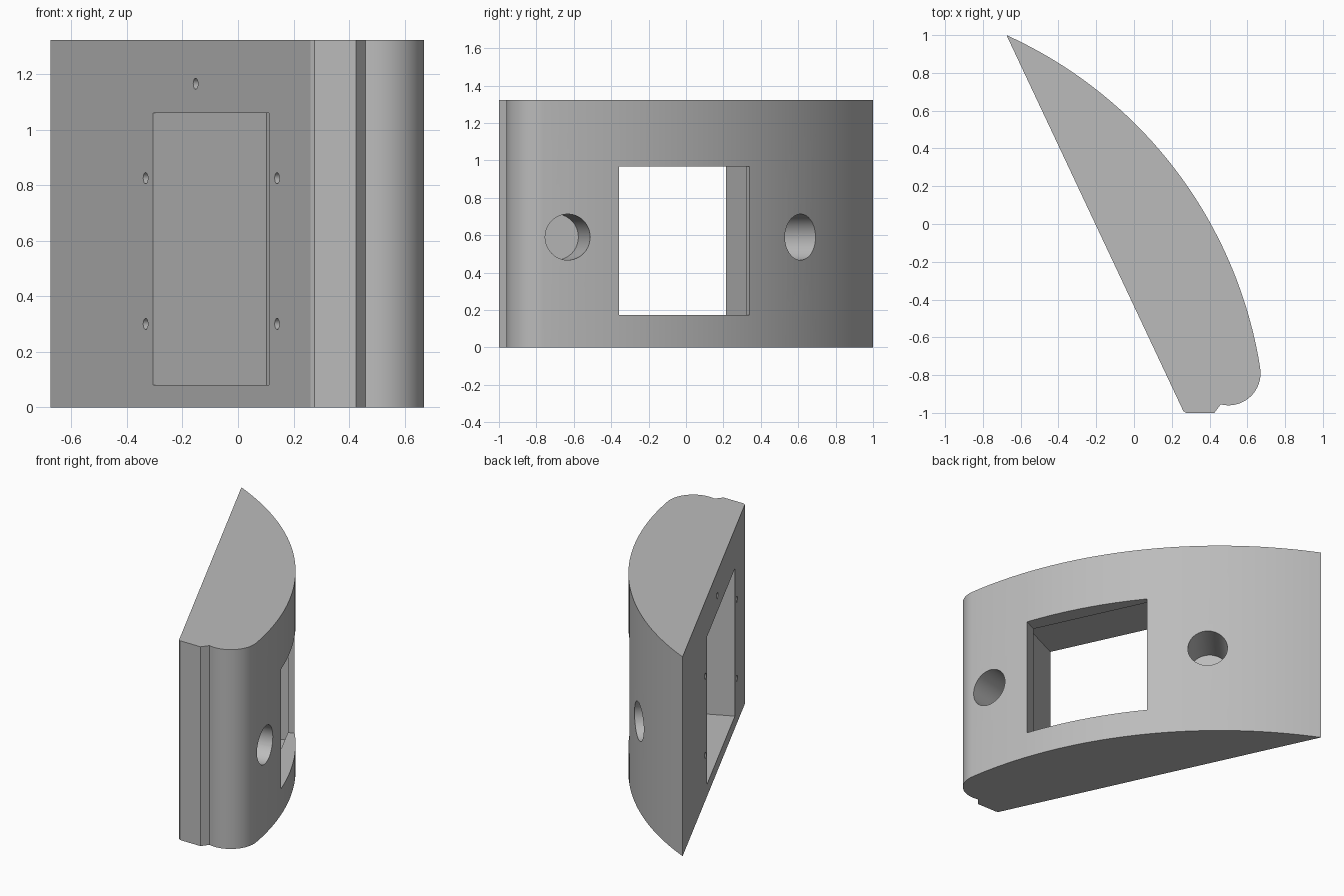
import bpy, bmesh
from math import sin, cos, atan2, radians
from mathutils import Matrix, Vector

cube = bpy.data.objects.get("Cube")
if cube:
    bpy.data.objects.remove(cube, do_unlink=True)

HEIGHT = 1.323
ARC_C, ARC_R = Vector((-1.639, -1.128)), 2.336    # large curved back
NOSE_C, NOSE_R = Vector((0.50, -0.79)), 0.17      # rounded front corner
TILT = atan2(0.94, 2.0)                           # turn of the flat face
MID_Z = 0.57

grey = bpy.data.materials.new("plain grey")
grey.use_nodes = True
grey.diffuse_color = (0.5, 0.5, 0.5, 1)
grey.node_tree.nodes["Principled BSDF"].inputs["Base Color"].default_value = (0.5, 0.5, 0.5, 1)


def make_object(name, bm):
    bmesh.ops.recalc_face_normals(bm, faces=bm.faces)
    mesh = bpy.data.meshes.new(name)
    bm.to_mesh(mesh)
    bm.free()
    mesh.materials.append(grey)
    obj = bpy.data.objects.new(name, mesh)
    bpy.context.collection.objects.link(obj)
    return obj


def arc(center, radius, start, end, steps):
    for i in range(steps + 1):
        a = start + (end - start) * i / steps
        yield center + radius * Vector((cos(a), sin(a)))


# Wedge-shaped outline, extruded upwards
tip = Vector((-0.675, 1.0))
tip_angle = atan2(tip.y - ARC_C.y, tip.x - ARC_C.x)
join = atan2(NOSE_C.y - ARC_C.y, NOSE_C.x - ARC_C.x)
outline = [Vector(p) for p in ((0.261, -0.99), (0.275, -1.0), (0.425, -1.0))]
outline += arc(NOSE_C, NOSE_R, radians(-104), join, 24)
outline += list(arc(ARC_C, ARC_R, join, tip_angle, 48))[1:]

bm = bmesh.new()
base = bm.faces.new([bm.verts.new((p.x, p.y, 0)) for p in outline])
top = bmesh.ops.extrude_face_region(bm, geom=[base])["geom"]
bmesh.ops.translate(bm, vec=(0, 0, HEIGHT),
                    verts=[v for v in top if isinstance(v, bmesh.types.BMVert)])
body = make_object("wedge_body", bm)

# Frame on the flat face: local x goes into the body, local y along the face
face_frame = Matrix.Translation((-0.205, 0, 0)) @ Matrix.Rotation(TILT, 4, "Z")


def box_cutter(name, size, near, far):
    bm = bmesh.new()
    place = Matrix.Translation(((near + far) / 2, -0.254, MID_Z))
    scale = Matrix.Diagonal((far - near, size, size, 1))
    bmesh.ops.create_cube(bm, size=1, matrix=face_frame @ place @ scale)
    return make_object(name, bm)


def round_cutter(name, matrix, radius, near, far, sides):
    bm = bmesh.new()
    turn = Matrix.Translation(((near + far) / 2, 0, 0)) @ Matrix.Rotation(radians(90), 4, "Y")
    bmesh.ops.create_cone(bm, cap_ends=True, segments=sides, radius1=radius,
                          radius2=radius, depth=far - near, matrix=matrix @ turn)
    return make_object(name, bm)


# Square pocket with a smaller square window through the curved side
cutters = [box_cutter("pocket_cutter", 0.98, -0.2, 0.45),
           box_cutter("window_cutter", 0.794, 0.3, 0.9)]

# Blind round holes, square to the curved side
for y in (-0.632, 0.613):
    a = (y - ARC_C.y) / ARC_R
    a = atan2(a, (1 - a * a) ** 0.5)
    frame = Matrix.Translation((ARC_C.x, ARC_C.y, 0.59)) @ Matrix.Rotation(a, 4, "Z")
    cutters.append(round_cutter("round_hole_cutter", frame, 0.123,
                                ARC_R - 0.3, ARC_R + 0.2, 48))

# Small screw holes around the pocket
for x, z in ((-0.153, 1.165), (-0.333, 0.825), (0.14, 0.825), (-0.333, 0.30), (0.14, 0.30)):
    frame = face_frame @ Matrix.Translation((0, -(x + 0.205) / sin(TILT), z))
    cutters.append(round_cutter("screw_hole_cutter", frame, 0.02, -0.1, 0.12, 20))

bpy.ops.object.select_all(action="DESELECT")
body.select_set(True)
bpy.context.view_layer.objects.active = body
for cutter in cutters:
    mod = body.modifiers.new("cut", "BOOLEAN")
    mod.operation = "DIFFERENCE"
    mod.solver = "EXACT"
    mod.object = cutter
    bpy.ops.object.modifier_apply(modifier=mod.name)
    bpy.data.objects.remove(cutter, do_unlink=True)

bpy.ops.object.shade_smooth_by_angle(angle=radians(25))
